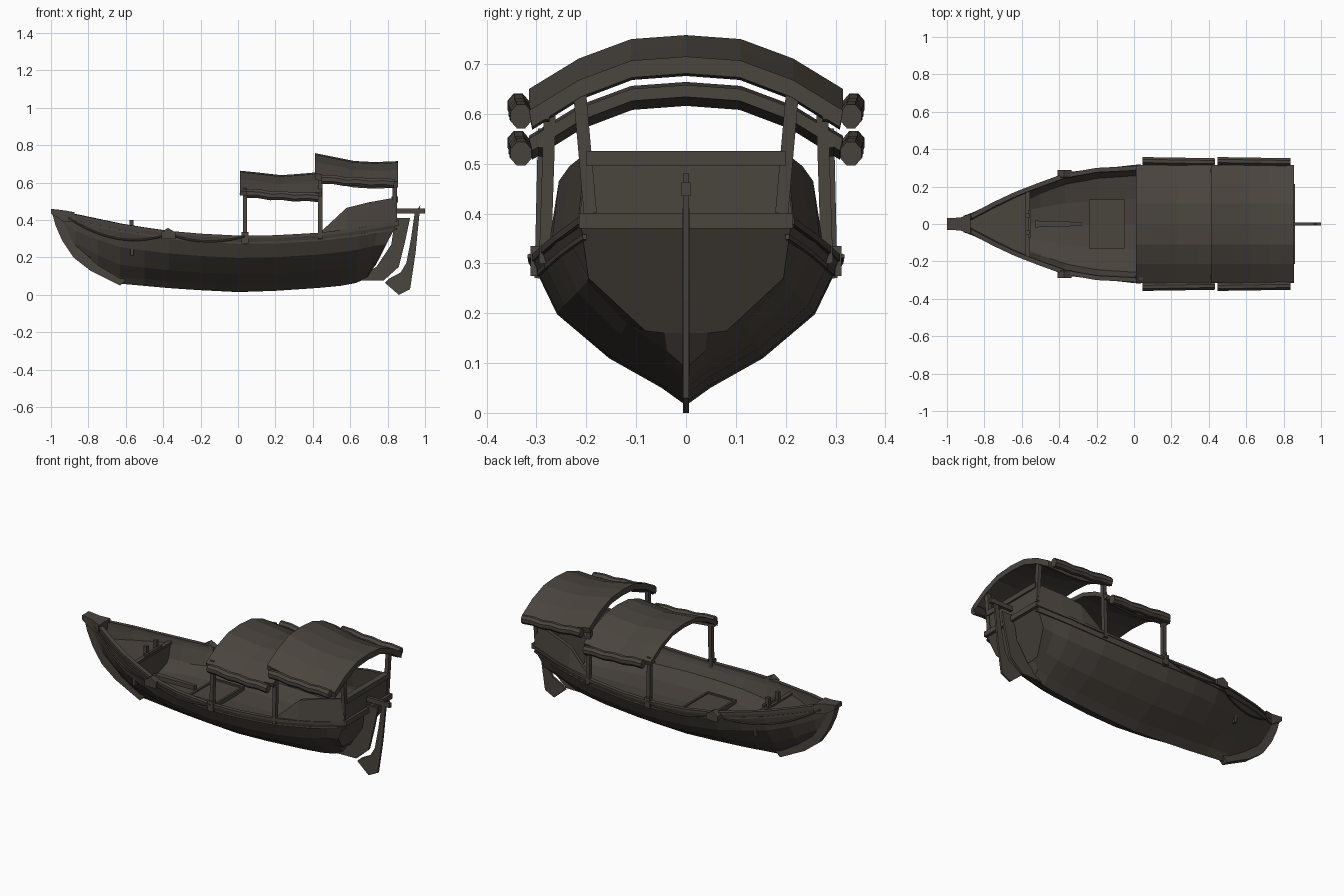
import bpy, bmesh, math
from mathutils import Vector

if "Cube" in bpy.data.objects:
    bpy.data.objects.remove(bpy.data.objects["Cube"])

wood = bpy.data.materials.new("dark weathered wood")
wood.diffuse_color = (0.068, 0.058, 0.048, 1)
wood.use_nodes = True
wood.node_tree.nodes["Principled BSDF"].inputs["Base Color"].default_value = wood.diffuse_color


def finish(name, bm, mirror=False):
    bmesh.ops.recalc_face_normals(bm, faces=bm.faces)
    me = bpy.data.meshes.new(name)
    bm.to_mesh(me)
    bm.free()
    me.materials.append(wood)
    ob = bpy.data.objects.new(name, me)
    bpy.context.collection.objects.link(ob)
    if mirror:
        m = ob.modifiers.new("mirror", 'MIRROR')
        m.use_axis = (False, True, False)
        m.use_mirror_merge = False
    return ob


def loft(name, rings, mirror=False):
    """Closed rings joined into a capped solid."""
    bm = bmesh.new()
    vs = [[bm.verts.new(p) for p in r] for r in rings]
    n = len(vs[0])
    for a, b in zip(vs, vs[1:]):
        for i in range(n):
            j = (i + 1) % n
            bm.faces.new((a[i], a[j], b[j], b[i]))
    bm.faces.new(vs[0])
    bm.faces.new(vs[-1])
    return finish(name, bm, mirror)


def sweep(name, pts, w, h, n=4, mirror=False):
    """Bar of width w and height h along a path, n sides."""
    pts = [Vector(p) for p in pts]
    rings = []
    for i, p in enumerate(pts):
        t = (pts[min(i + 1, len(pts) - 1)] - pts[max(i - 1, 0)]).normalized()
        ref = Vector((0, 0, 1)) if abs(t.z) < 0.8 else Vector((1, 0, 0))
        s = t.cross(ref).normalized()
        u = s.cross(t)
        k = math.sqrt(2) if n == 4 else 1
        ang = [math.tau * (j + 0.5) / n for j in range(n)]
        rings.append([p + s * (math.cos(a) * w * k / 2) + u * (math.sin(a) * h * k / 2) for a in ang])
    return loft(name, rings, mirror)


def plate(name, outline, half):
    """Side-view outline given thickness across the boat."""
    return loft(name, [[(x, y, z) for x, z in outline] for y in (-half, half)])


def box(name, x0, x1, y0, y1, z0, z1, mirror=False):
    return loft(name, [[(x, y0, z0), (x, y1, z0), (x, y1, z1), (x, y0, z1)] for x in (x0, x1)], mirror)


def interp(table, x):
    if x <= table[0][0]:
        return table[0][1]
    for (a, va), (b, vb) in zip(table, table[1:]):
        if x <= b:
            return va + (vb - va) * (x - a) / (b - a)
    return table[-1][1]


# Hull lines: half width, sheer height, keel height along x
WIDTH = [(-.95, .02), (-.87, .05), (-.75, .115), (-.6, .185), (-.37, .268), (-.2, .298), (0, .308),
         (.2, .306), (.43, .292), (.65, .26), (.85, .215)]
SHEER = [(-.95, .445), (-.87, .425), (-.6, .368), (-.37, .335), (-.15, .316), (0, .31),
         (.2, .312), (.43, .325), (.65, .352), (.85, .385)]
KEEL = [(-.95, .33), (-.87, .21), (-.78, .14), (-.63, .06), (-.3, .03), (0, .015), (.3, .025), (.62, .055),
        (.75, .09), (.85, .16)]
SECTION = [(0, 0), (.16, .12), (.5, .32), (.84, .62), (.97, .9), (1, 1)]
STERN = [(0, 0), (.2, .0), (.38, .02), (.91, .49), (.97, .9), (1, 1)]


def half_width(x, z):
    k, s = interp(KEEL, x), interp(SHEER, x)
    f = max(0, (z - k) / (s - k))
    return interp(WIDTH, x) * interp([(b, a) for a, b in SECTION], f)


def section(x, inset=0):
    w, s, k = interp(WIDTH, x), interp(SHEER, x), interp(KEEL, x) + inset
    rake = .115 * max(0, (x - .5) / .35) ** 2
    shape = STERN if x > .84 else SECTION
    side = [(x - rake * (1 - f), max(w - inset, .004) * a, k + (s - k) * f) for a, f in shape]
    return [(p[0], -p[1], p[2]) for p in reversed(side)] + side[1:]


xs = [-.95, -.87, -.75, -.63, -.5, -.37, -.2, 0, .2, .43, .55, .65, .75, .85]
loft("hull", [section(x) + section(x, .02)[::-1] for x in xs])
loft("transom", [[(p[0] + d, p[1], p[2]) for p in section(.85)] for d in (-.02, .002)])

# Gunwale rails and side strakes
rail = [x for x in xs if x >= -.87]
sweep("gunwale", [(x, interp(WIDTH, x) - .01, interp(SHEER, x)) for x in rail], .024, .014, mirror=True)
sweep("side_strake", [(x, half_width(x, interp(SHEER, x) - .032) - .001, interp(SHEER, x) - .032) for x in rail],
      .008, .01, mirror=True)

# Stem at the bow
plate("stem", [(-1, .46), (-.975, .37), (-.94, .29), (-.88, .2), (-.79, .13), (-.63, .05),
               (-.6, .08), (-.74, .17), (-.83, .25), (-.88, .34), (-.88, .44)], .02)
loft("stem_head", [[(x, -w, z0), (x, w, z0), (x, w, z1), (x, -w, z1)]
                   for x, w, z0, z1 in ((-1, .032, .435, .46), (-.93, .034, .39, .452), (-.875, .055, .39, .442))])


# Decks that follow the hull, dished towards the middle
def deck(name, stations, z, dish=0):
    rings = []
    for x in stations:
        w = half_width(x, z) - (.012 if x < .6 else .045)
        top = [(f * w, z - dish * (1 - f * f)) for f in (-1, -.5, 0, .5, 1)]
        rings.append([(x, y, h) for y, h in top] + [(x, y, h - .012) for y, h in reversed(top)])
    loft(name, rings)


deck("main_deck", [-.8, -.63, -.5, -.37, -.2, 0, .2, .43, .6, .72], .24, .04)
deck("foredeck", [-.88, -.8, -.7, -.57], .335)
box("foredeck_bulkhead", -.575, -.56, -.165, .165, .21, .335)
box("foredeck_beam", -.58, -.555, -.175, .175, .33, .345)

# Deck fittings
box("hatch_cover", -.235, -.055, -.13, .13, .205, .222)
for i, y in enumerate((-.13, .118)):
    box("hatch_side_%d" % i, -.24, -.05, y, y + .012, .205, .23)
for i, x in enumerate((-.24, -.062)):
    box("hatch_end_%d" % i, x, x + .012, -.13, .13, .205, .23)
loft("deck_plank", [[(x, -w, .195), (x, w, .195), (x, w, .225), (x, -w, .225)] for x, w in ((-.53, .018), (-.28, .01))])
box("bitt_post", -.58, -.56, .035, .055, .2, .40, True)
box("bitt_crossbar", -.565, -.55, -.075, .075, .345, .362)

# Raised stern bulwarks
TOP = [(.44, .335), (.58, .465), (.7, .495), (.84, .52)]
rings = []
for x, t in TOP:
    w, s = interp(WIDTH, x), interp(SHEER, x) - .01
    rings.append([(x, w, s), (x, w - .02, s), (x, w - .035, t), (x, w - .015, t)])
loft("stern_bulwark", rings, True)
loft("stern_panel", [[(x, -.215, .38), (x, .215, .38), (x, .2, .515), (x, -.2, .515)] for x in (.825, .845)])
box("stern_top_rail", .82, .855, -.2, .2, .495, .525)
box("stern_band", .835, .862, -.215, .215, .37, .40)

# Sternpost, rudder and tiller
plate("sternpost", [(.92, .41), (.84, .41), (.82, .27), (.74, .15), (.62, .075), (.78, .078), (.86, .15), (.89, .27)], .007)
plate("rudder", [(.975, .48), (.945, .44), (.925, .3), (.9, .17), (.87, .12), (.81, .088), (.785, .065),
                 (.86, .0), (.92, .03), (.95, .23)], .006)
box("tiller", .85, 1, -.009, .009, .435, .462)


# Canopies: sagging arched roofs with rolled side blinds
ARCH = [(0, 0), (.11, .008), (.215, .047), (.315, .108)]
arch = [(-y, d) for y, d in reversed(ARCH)] + ARCH[1:]


def canopy(name, profile, roll_z, thick):
    loft(name, [[(x, y, z - d) for y, d in arch] + [(x, y * .98, z - d - thick) for y, d in reversed(arch)]
                for x, z in profile])
    x0, x1 = profile[0][0], profile[-1][0]
    n = 6
    pts = [(x0 + .035 + (x1 - x0 - .055) * i / n, .331 + .006 * (1 - i / n), roll_z + .022 * (1 - i / n) ** 2
            + (.006 if i % 2 else 0)) for i in range(n + 1)]
    sweep(name + "_rolled_blind", pts, .045, .052, 8, True)
    sweep(name + "_side_beam", [(x, .285, z - .115) for x, z in profile], .022, .022, mirror=True)


canopy("front_canopy", [(.01, .664), (.1, .655), (.23, .64), (.34, .648), (.45, .658)], .52, .024)
canopy("rear_canopy", [(.412, .758), (.52, .736), (.62, .716), (.73, .71), (.855, .715)], .595, .034)

# Canopy posts with feet blocks
sweep("front_post", [(.037, .292, .27), (.037, .285, .57)], .024, .022, mirror=True)
sweep("middle_post", [(.44, .283, .3), (.44, .272, .64)], .024, .022, mirror=True)
sweep("stern_post", [(.838, .192, .4), (.838, .215, .66)], .026, .022, mirror=True)
box("front_post_foot", .02, .055, .285, .312, .275, .335, True)

# Rail cleats and the ropes hung between them
loft("rail_cleat", [[(x, .245, .32), (x, .29, .30), (x, .29, z), (x, .25, z)]
                    for x, z in ((-.41, .335), (-.375, .358), (-.335, .335))], True)


def rope(name, x0, z0, x1, z1, sag):
    pts = []
    for i in range(11):
        t = i / 10
        x = x0 + (x1 - x0) * t
        z = z0 + (z1 - z0) * t - sag * 4 * t * (1 - t)
        pts.append((x, half_width(x, z) + .006, z))
    sweep(name, pts, .01, .01, 6, True)


rope("bow_rope", -.91, .415, -.37, .325, .07)
rope("side_rope", -.37, .325, .037, .315, .035)
